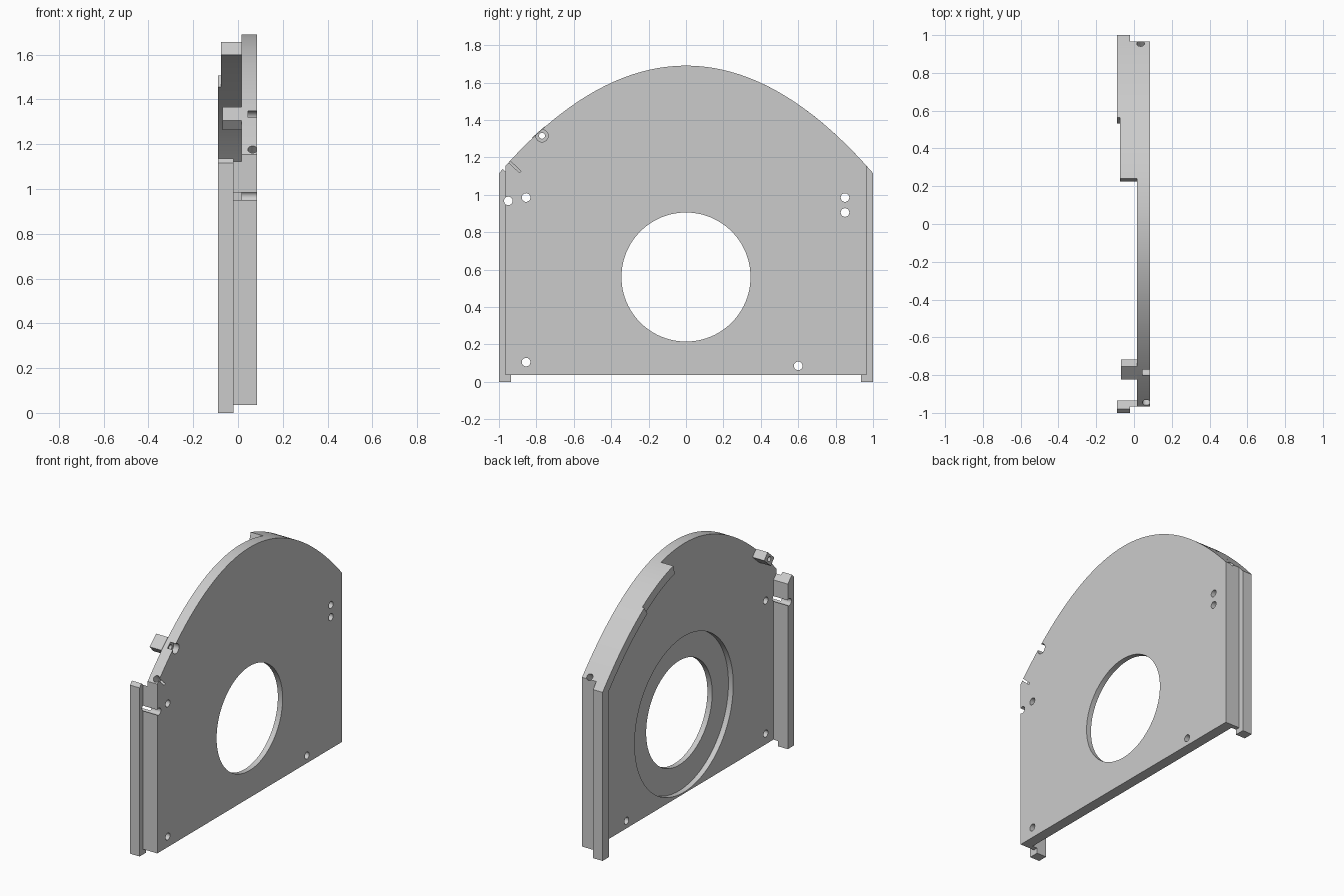
import bpy, bmesh, math
from mathutils import Vector, Matrix

cube = bpy.data.objects.get("Cube")
if cube:
    bpy.data.objects.remove(cube, do_unlink=True)

grey = bpy.data.materials.new("plain grey")
grey.use_nodes = True
COLOUR = (0.6, 0.6, 0.6, 1)
grey.diffuse_color = COLOUR
grey.node_tree.nodes["Principled BSDF"].inputs["Base Color"].default_value = COLOUR

EDGE, OUTER, BASE, RIM = 0.965, 1.0, 0.035, 0.06
BACK, STEP, FACE, FRONT = -0.09, -0.02, 0.015, 0.085


def arch(y):
    return 1.69 - 0.575 * y * y


def normal(y):
    return Vector((1.15 * y, 1)).normalized()


def arc(a, b, n):
    ys = [a + (b - a) * i / n for i in range(n + 1)]
    return [Vector((y, arch(y))) for y in ys]


def make(name, bm):
    bmesh.ops.recalc_face_normals(bm, faces=bm.faces)
    mesh = bpy.data.meshes.new(name)
    bm.to_mesh(mesh)
    bm.free()
    mesh.materials.append(grey)
    ob = bpy.data.objects.new(name, mesh)
    bpy.context.collection.objects.link(ob)
    return ob


def slab(name, profile, x0, x1):
    """Extrude a side profile of (y, z) points along x."""
    bm = bmesh.new()
    face = bm.faces.new([bm.verts.new((x0, y, z)) for y, z in profile])
    out = bmesh.ops.extrude_face_region(bm, geom=[face])
    moved = [v for v in out["geom"] if isinstance(v, bmesh.types.BMVert)]
    bmesh.ops.translate(bm, verts=moved, vec=(x1 - x0, 0, 0))
    return make(name, bm)


def rod(centre, axis, radius, length, sides=32):
    bm = bmesh.new()
    turn = Vector((0, 0, 1)).rotation_difference(Vector(axis)).to_matrix().to_4x4()
    bmesh.ops.create_cone(bm, cap_ends=True, segments=sides, radius1=radius,
                          radius2=radius, depth=length,
                          matrix=Matrix.Translation(centre) @ turn)
    return make("cutter", bm)


def cut(ob, centre, axis, radius, length, sides=32):
    cutter = rod(centre, axis, radius, length, sides)
    cutter.hide_render = True
    mod = ob.modifiers.new("cut", "BOOLEAN")
    mod.operation, mod.solver, mod.object = "DIFFERENCE", "EXACT", cutter
    bpy.context.view_layer.objects.active = ob
    bpy.ops.object.modifier_apply(modifier=mod.name)
    bpy.data.objects.remove(cutter, do_unlink=True)


ALONG = (1, 0, 0)

# Arched main plate with round opening and recess on the rear side
plate = slab("main_plate", [(EDGE, BASE), (-EDGE, BASE)] + arc(-EDGE, EDGE, 72), FACE, FRONT)
cut(plate, (0.05, 0, 0.56), ALONG, 0.345, 0.4, 96)
cut(plate, (FACE, 0, 0.56), ALONG, 0.515, 0.07, 96)

# Screw holes
for y, z in [(-0.855, 0.985), (-0.95, 0.967), (0.85, 0.985), (0.85, 0.905),
             (-0.855, 0.105), (0.6, 0.085)]:
    cut(plate, (0.05, y, z), ALONG, 0.023, 0.2)

# Stepped hole shared by plate and clamp block
BOLT = (-0.77, 1.315)
cut(plate, (FRONT, *BOLT), ALONG, 0.033, 0.08)
cut(plate, (0.03, *BOLT), ALONG, 0.016, 0.2)

# Holes drilled into the arched edge
for x, y in [(0.065, -0.945), (0.035, 0.955)]:
    n = normal(y)
    cut(plate, (x, y, arch(y)), (0, n.x, n.y), 0.021, 0.16)

# Tilted clamp block
n = normal(BOLT[0])
t = Vector((n.y, -n.x))
block = slab("clamp_block", [Vector(BOLT) + t * a * 0.046 + n * b * 0.028
             for a, b in [(-1, -1), (1, -1), (1, 1), (-1, 1)]], -0.07, FACE)
cut(block, (-0.03, *BOLT), ALONG, 0.016, 0.2)


# Rim following the arch on one half, in steps of depth
def rim(name, a, b, x0, x1):
    top = arc(a, b, 24)
    under = [p - normal(p.x) * RIM for p in reversed(top)]
    return slab(name, top + under, x0, x1)


rims = [rim("rim_upper", 0.24, 0.57, -0.075, FACE),
        rim("rim_lower", 0.565, EDGE, BACK, FACE),
        rim("rim_end", EDGE, OUTER, BACK, STEP)]

# Side rails with feet, and the strips joining them to the plate
IN = 0.935
left_rail = slab("left_rail", [(IN, 0), (OUTER, 0), (OUTER, arch(OUTER)), (IN, arch(IN))],
                 BACK, STEP)
left_strip = slab("left_rail_strip", [(IN, BASE), (EDGE, BASE), (EDGE, arch(EDGE)),
                  (IN, arch(IN))], STEP, FACE)
right_rail = slab("right_rail", [(-IN, 0), (-OUTER, 0), (-OUTER, arch(OUTER)),
                  (-0.98, 1.137), (-IN, 1.092)], BACK, STEP)
right_strip = slab("right_rail_strip", [(-IN, BASE), (-EDGE, BASE), (-EDGE, 1.122),
                   (-IN, 1.092)], STEP, FACE)
for part in (right_rail, right_strip):
    cut(part, (-0.03, -0.95, 0.967), ALONG, 0.023, 0.3)

# Smooth curved walls, keep edges sharp
parts = [plate, block, left_rail, left_strip, right_rail, right_strip] + rims
bpy.ops.object.select_all(action="DESELECT")
for ob in parts:
    ob.select_set(True)
bpy.context.view_layer.objects.active = plate
bpy.ops.object.shade_smooth_by_angle(angle=math.radians(30))
